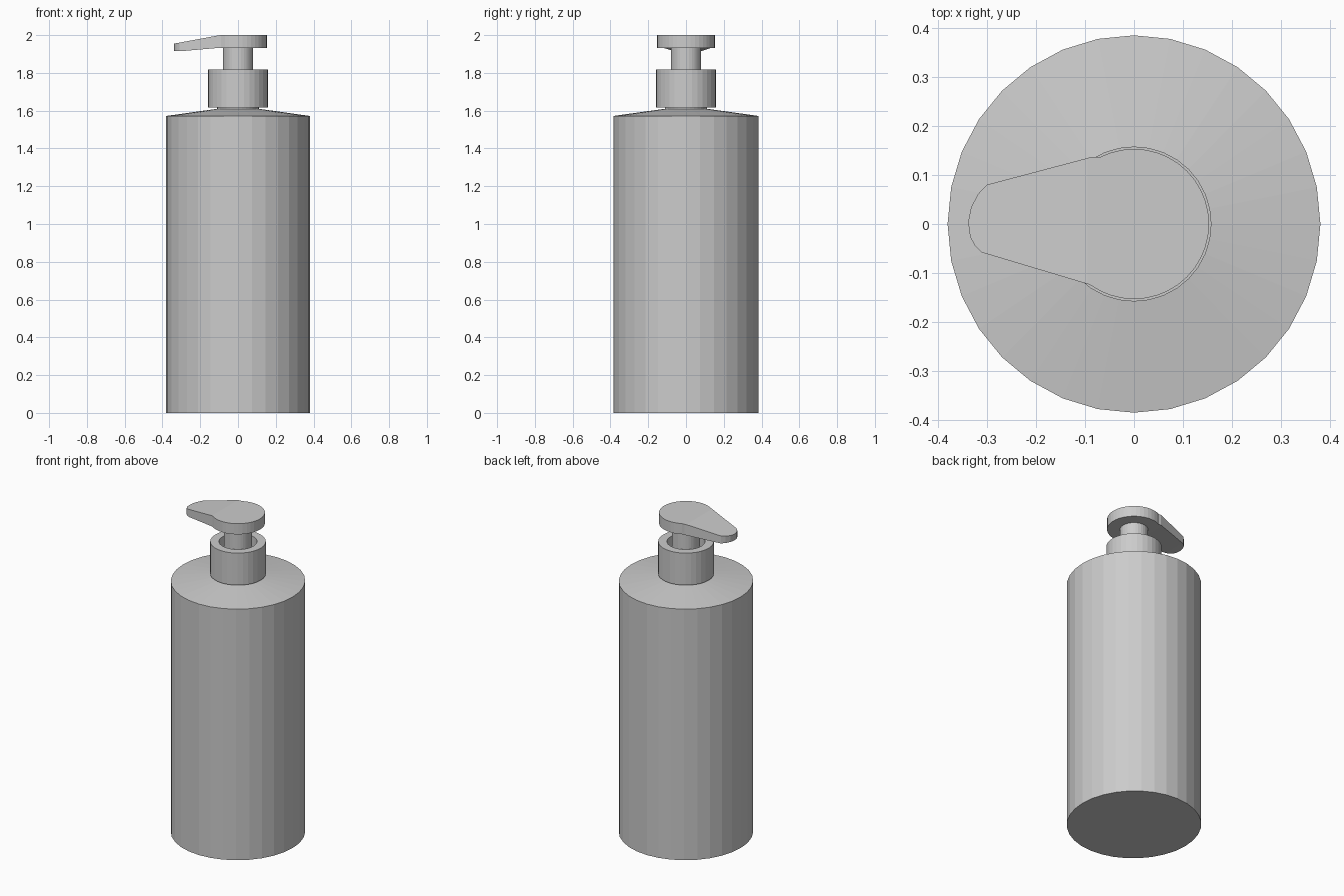
import bpy, bmesh, math

if "Cube" in bpy.data.objects:
    bpy.data.objects.remove(bpy.data.objects["Cube"])


def finish(name, bm):
    bmesh.ops.recalc_face_normals(bm, faces=bm.faces)
    mesh = bpy.data.meshes.new(name)
    bm.to_mesh(mesh)
    bm.free()
    obj = bpy.data.objects.new(name, mesh)
    bpy.context.collection.objects.link(obj)
    return obj


def lathe(name, profile, sides=32, sy=1.0, closed=False):
    """Revolve (radius, z) points; ends are capped unless the profile is closed."""
    bm = bmesh.new()
    rings = []
    for r, z in profile:
        rings.append([bm.verts.new((r * math.cos(2 * math.pi * i / sides),
                                    sy * r * math.sin(2 * math.pi * i / sides), z))
                      for i in range(sides)])
    pairs = list(zip(rings, rings[1:]))
    if closed:
        pairs.append((rings[-1], rings[0]))
    else:
        bm.faces.new(rings[0])
        bm.faces.new(rings[-1])
    for a, b in pairs:
        for i in range(sides):
            j = (i + 1) % sides
            bm.faces.new((a[i], a[j], b[j], b[i]))
    return finish(name, bm)


# Bottle with sloped shoulder and short neck rising into the collar
lathe("bottle", [(0.38, 0), (0.38, 1.572), (0.11, 1.61), (0.11, 1.66)], sy=1.012)

# Hollow screw collar
lathe("collar", [(0.108, 1.617), (0.158, 1.617), (0.158, 1.818), (0.108, 1.818)],
      closed=True)

# Pump stem
lathe("stem", [(0.08, 1.64), (0.08, 1.94)])

# Pump head: round press plate drawn out into a drooping spout
outline = [(0.153 * math.cos(math.radians(a)), 0.153 * math.sin(math.radians(a)))
           for a in range(-126, 118, 9)]
outline += [(-0.085, 0.137), (-0.30, 0.08), (-0.318, 0.061), (-0.332, 0.034),
            (-0.338, 0.004), (-0.334, -0.026), (-0.325, -0.043), (-0.31, -0.058)]
bm = bmesh.new()
base = bm.faces.new([bm.verts.new((x, y, 0)) for x, y in outline])
top = bmesh.ops.extrude_face_region(bm, geom=[base])
for v in top["geom"]:
    if isinstance(v, bmesh.types.BMVert):
        v.co.z = 1
for cut in (-0.095, -0.29):
    bmesh.ops.bisect_plane(bm, geom=bm.verts[:] + bm.edges[:] + bm.faces[:],
                           plane_co=(cut, 0, 0), plane_no=(1, 0, 0))
for v in bm.verts:
    x = v.co.x
    if v.co.z > 0.5:
        v.co.z = 2.0 - 0.045 * max(0, (-0.095 - x) / 0.243)
    else:
        v.co.z = 1.933 - 0.017 * min(1, max(0, (-0.095 - x) / 0.195))
finish("pump_head", bm)
